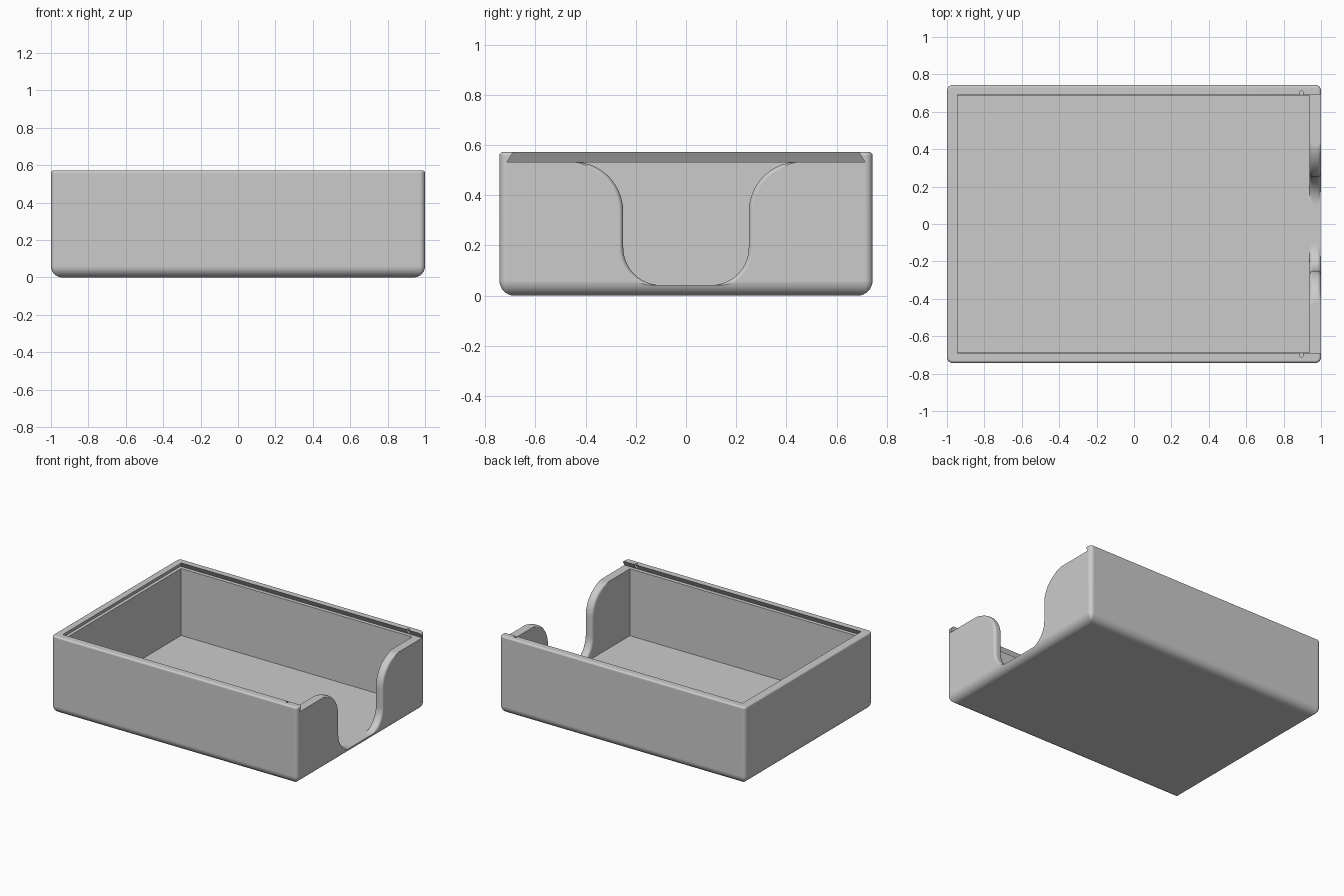
import bpy, bmesh
from math import sin, cos, pi, sqrt, radians

if "Cube" in bpy.data.objects:
    bpy.data.objects.remove(bpy.data.objects["Cube"], do_unlink=True)

HX, HY, HZ = 1.0, 0.743, 0.572      # outer half sizes and height
FLOOR, LEDGE = 0.04, 0.532          # tray floor, bottom of the lid slot
IN_L, IN_R, IN_Y = -0.943, 0.937, 0.686

grey = bpy.data.materials.new("light grey plastic")
colour = (0.6, 0.6, 0.6, 1)
grey.diffuse_color = colour
grey.use_nodes = True
grey.node_tree.nodes["Principled BSDF"].inputs["Base Color"].default_value = colour


def loft(name, rings):
    """Closed solid through a stack of rings with equal point counts."""
    bm = bmesh.new()
    rows = [[bm.verts.new(p) for p in ring] for ring in rings]
    n = len(rows[0])
    for a, b in zip(rows, rows[1:]):
        for i in range(n):
            j = (i + 1) % n
            bm.faces.new((a[i], a[j], b[j], b[i]))
    bm.faces.new(rows[0])
    bm.faces.new(rows[-1])
    bmesh.ops.recalc_face_normals(bm, faces=bm.faces)
    mesh = bpy.data.meshes.new(name)
    bm.to_mesh(mesh)
    bm.free()
    mesh.materials.append(grey)
    obj = bpy.data.objects.new(name, mesh)
    bpy.context.collection.objects.link(obj)
    return obj


def rect(x0, x1, hy, z):
    return [(x0, -hy, z), (x1, -hy, z), (x1, hy, z), (x0, hy, z)]


def rounded_rect(inset, z, steps=6):
    """Outline of the box, with corners that tighten as it shrinks."""
    r = max(0.03 - inset, 0.004)
    cx, cy = HX - inset - r, HY - inset - r
    ring = []
    for k, (sx, sy) in enumerate([(1, 1), (-1, 1), (-1, -1), (1, -1)]):
        for i in range(steps + 1):
            a = (k + i / steps) * pi / 2
            ring.append((sx * cx + r * cos(a), sy * cy + r * sin(a), z))
    return ring


def notch_ring(x, d, steps=14):
    """U-shaped opening with flared top, widened by d at its rounded edges."""
    half = [(0.45, 0.8)]
    for i in range(steps + 1):
        t = i / steps * pi / 2
        r = 0.2 - d * min(1, 2 * sin(t))
        half.append((0.45 - r * sin(t), LEDGE + 0.002 - 0.2 + r * cos(t)))
    for i in range(steps + 1):
        t = i / steps * pi / 2
        r = 0.15 + d
        half.append((0.1 + r * cos(t), 0.192 - r * sin(t)))
    half = [(y, max(z, FLOOR + 0.002)) for y, z in half]
    return [(x, y, z) for y, z in half] + [(x, -y, z) for y, z in reversed(half)]


# Outer body: large bottom rounding, fine top rounding
rings = []
for radius, z0, side, steps in ((0.06, 0.06, -1, 8), (0.014, HZ - 0.014, 1, 4)):
    for i in range(steps + 1):
        a = (i / steps if side > 0 else 1 - i / steps) * pi / 2
        rings.append(rounded_rect(radius * (1 - cos(a)), z0 + side * radius * sin(a)))
box = loft("sliding_lid_box", rings)

# Inside of the tray
cavity = loft("cavity_cutter", [rect(IN_L, IN_R, IN_Y, z) for z in (FLOOR, 0.7)])

# Dovetail slot for the lid, open at the right-hand end
slot = loft("slot_cutter", [rect(-0.967, 1.1, 0.713, LEDGE),
                            rect(IN_L, 1.1, 0.689, HZ),
                            rect(IN_L, 1.1, 0.689, 0.7)])

# Thumb notch with filleted edges on both sides of the end wall
R, outer = 0.022, HX + 0.001
stations = [(0.85, R)]
fillet = [(R * (1 - cos(a)), R * (1 - sin(a))) for a in (i * pi / 12 for i in range(7))]
stations += [(IN_R + t, d) for t, d in fillet]
stations += [(outer - t, d) for t, d in reversed(fillet)]
stations.append((1.1, R))
notch = loft("notch_cutter", [notch_ring(x, d) for x, d in stations])

# Small catch holes through the rails
cutters = [cavity, slot, notch]
for name, side in (("left_catch_cutter", 1), ("right_catch_cutter", -1)):
    circle = [(0.895 + 0.011 * cos(i * pi / 8), side * 0.7 + 0.011 * sin(i * pi / 8))
              for i in range(16)]
    cutters.append(loft(name, [[(x, y, z) for x, y in circle]
                               for z in (LEDGE + 0.001, 0.7)]))

# Carve the box, then remove the cutters
bpy.ops.object.select_all(action="DESELECT")
bpy.context.view_layer.objects.active = box
box.select_set(True)
for cutter in cutters:
    cutter.hide_render = True
    mod = box.modifiers.new(cutter.name, "BOOLEAN")
    mod.operation = "DIFFERENCE"
    mod.solver = "EXACT"
    mod.object = cutter
    bpy.ops.object.modifier_apply(modifier=mod.name)
    bpy.data.objects.remove(cutter, do_unlink=True)

# Smooth roundings, crisp corners, flat walls
bpy.ops.object.shade_smooth_by_angle(angle=radians(30))
weighted = box.modifiers.new("flat_walls", "WEIGHTED_NORMAL")
weighted.keep_sharp = True
